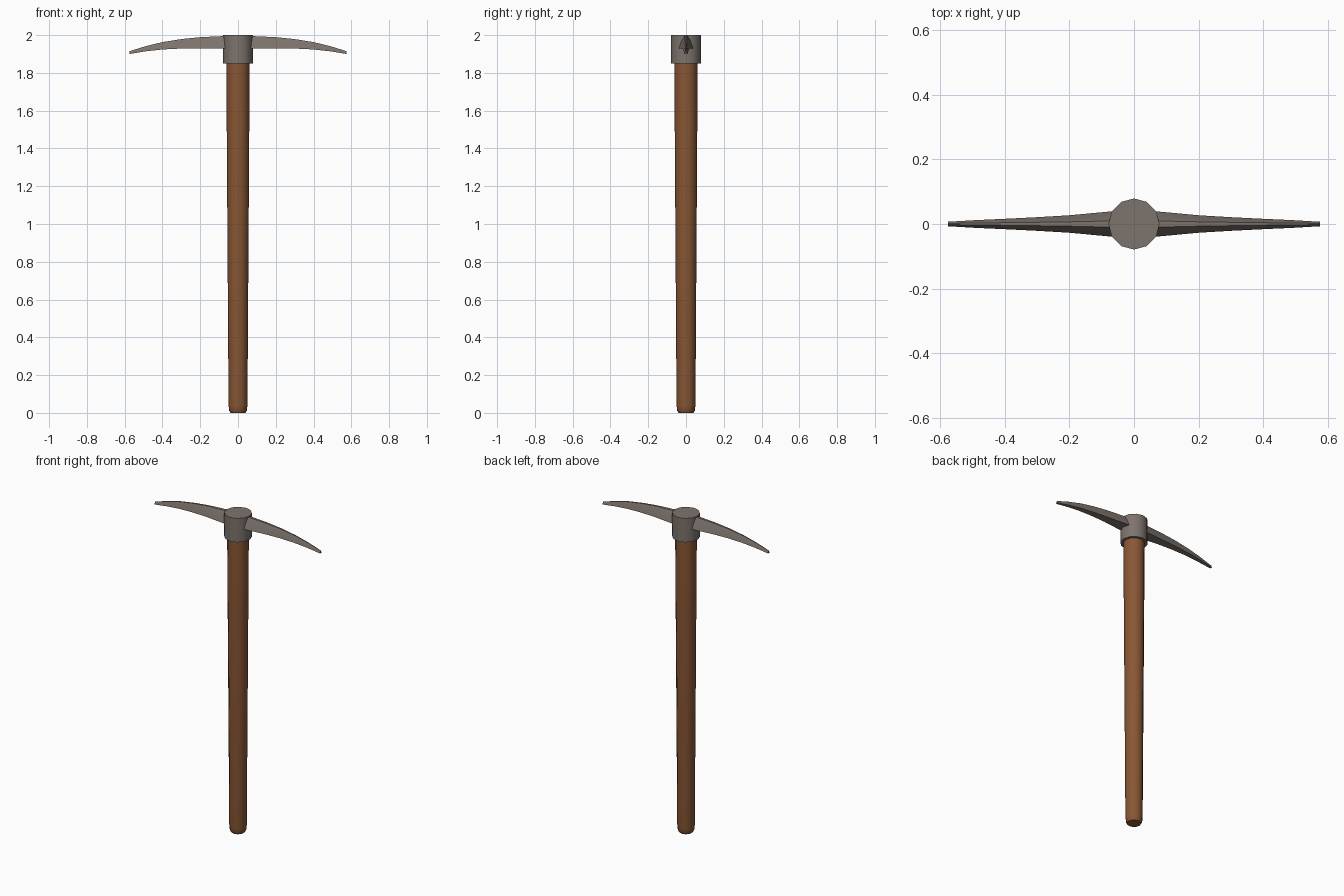
import bpy
import bmesh
from math import cos, sin, pi

cube = bpy.data.objects.get("Cube")
if cube:
    bpy.data.objects.remove(cube)


def material(name, rgb):
    mat = bpy.data.materials.new(name)
    mat.use_nodes = True
    mat.diffuse_color = (*rgb, 1)
    mat.node_tree.nodes["Principled BSDF"].inputs["Base Color"].default_value = (*rgb, 1)
    return mat


def loft(name, rings, mat, angle):
    """Skin a list of point rings and cap both ends."""
    bm = bmesh.new()
    rows = [[bm.verts.new(p) for p in ring] for ring in rings]
    n = len(rows[0])
    for a, b in zip(rows, rows[1:]):
        for i in range(n):
            j = (i + 1) % n
            bm.faces.new((a[i], a[j], b[j], b[i]))
    bm.faces.new(rows[0])
    bm.faces.new(rows[-1])
    bmesh.ops.recalc_face_normals(bm, faces=bm.faces)
    mesh = bpy.data.meshes.new(name)
    bm.to_mesh(mesh)
    bm.free()
    mesh.materials.append(mat)
    obj = bpy.data.objects.new(name, mesh)
    bpy.context.collection.objects.link(obj)
    bpy.ops.object.select_all(action="DESELECT")
    obj.select_set(True)
    bpy.context.view_layer.objects.active = obj
    bpy.ops.object.shade_smooth_by_angle(angle=angle)
    return obj


def circle(radius, z, sides=12):
    return [(radius * cos(2 * pi * i / sides), radius * sin(2 * pi * i / sides), z)
            for i in range(sides)]


def section(x, half_width, low, high):
    """Flat-bottomed blade section narrowing to the top."""
    outline = [(-1, 0), (1, 0), (0.62, 0.6), (0.25, 1), (-0.25, 1), (-0.62, 0.6)]
    return [(x, half_width * u, low + (high - low) * v) for u, v in outline]


wood = material("brown wood", (0.25, 0.095, 0.035))
metal = material("grey metal", (0.205, 0.172, 0.152))

# Tapered shaft with a rounded butt
shaft = [(0.040, 0), (0.047, 0.012), (0.050, 0.04), (0.062, 1.86)]
loft("handle", [circle(r, z) for r, z in shaft], wood, pi / 3)

# Socket around the shaft top
loft("socket", [circle(0.079, 1.85), circle(0.079, 2.0)], metal, pi / 4)

# Curved picks on both sides
stations = [(0.0, 0.044, 1.928, 1.996), (0.07, 0.039, 1.928, 1.995),
            (0.20, 0.027, 1.930, 1.989), (0.30, 0.021, 1.929, 1.979),
            (0.40, 0.016, 1.924, 1.963), (0.49, 0.012, 1.914, 1.941),
            (0.575, 0.007, 1.900, 1.915)]
for name, side in (("left_pick", 1), ("right_pick", -1)):
    loft(name, [section(side * x, w, lo, hi) for x, w, lo, hi in stations],
         metal, pi / 3)
